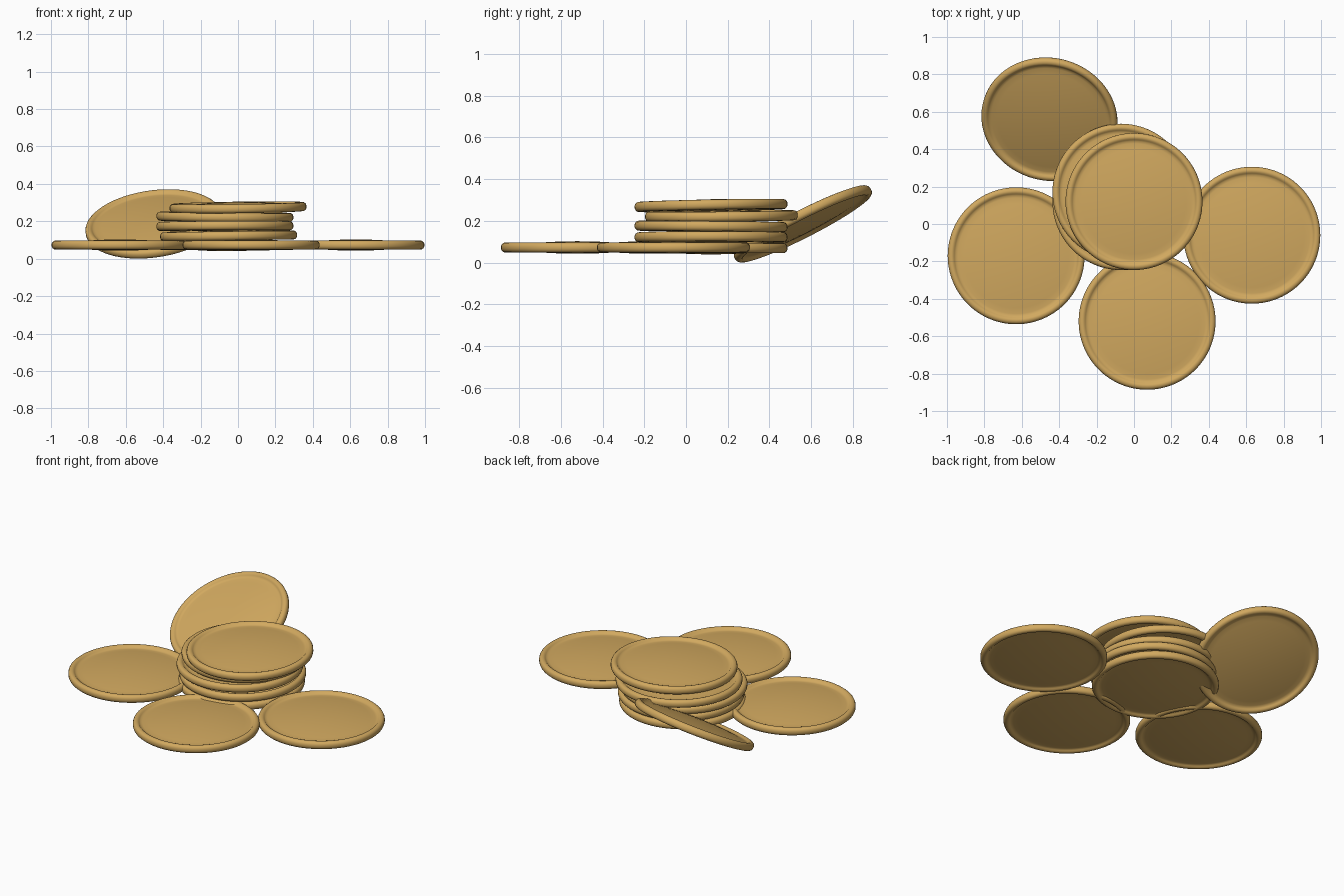
import bpy, bmesh
from math import tau
from mathutils import Vector

if "Cube" in bpy.data.objects:
    bpy.data.objects.remove(bpy.data.objects["Cube"])

# Single gold colour
gold = bpy.data.materials.new("warm gold")
gold.use_nodes = True
colour = (0.64, 0.395, 0.115, 1)
gold.diffuse_color = colour
gold.node_tree.nodes["Principled BSDF"].inputs["Base Color"].default_value = colour


def coin_mesh():
    """Spin a profile: domed face, shallow valley, raised rounded rim, both sides."""
    dome = [(r, 0.030 - 0.020 * (r / 0.31) ** 2) for r in (0, 0.06, 0.12, 0.18, 0.24, 0.28, 0.31)]
    rim = [(0.322, 0.011), (0.330, 0.016), (0.336, 0.022), (0.345, 0.024),
           (0.355, 0.022), (0.362, 0.016), (0.366, 0.007)]
    upper = dome + rim
    profile = upper + [(r, -z) for r, z in reversed(upper)]
    bm = bmesh.new()
    verts = [bm.verts.new((r, 0, z)) for r, z in profile]
    edges = [bm.edges.new(pair) for pair in zip(verts, verts[1:])]
    bmesh.ops.spin(bm, geom=verts + edges, cent=(0, 0, 0), axis=(0, 0, 1),
                   angle=tau, steps=96, use_duplicate=False)
    bmesh.ops.remove_doubles(bm, verts=bm.verts, dist=0.0001)
    bmesh.ops.recalc_face_normals(bm, faces=bm.faces)
    mesh = bpy.data.meshes.new("coin")
    bm.to_mesh(mesh)
    bm.free()
    mesh.materials.append(gold)
    return mesh


# Name, centre, and horizontal lean of the coin's axis
coins = [
    ("left_flat_coin", (0.63, -0.06, 0.073), (0, 0)),
    ("right_flat_coin", (-0.63, -0.17, 0.073), (0, 0)),
    ("front_flat_coin", (0.07, -0.52, 0.073), (0, 0)),
    ("leaning_coin", (-0.452, 0.56, 0.186), (-0.125, -0.45)),
    ("stack_coin_bottom", (-0.06, 0.12, 0.070), (0, 0)),
    ("stack_coin_second", (-0.05, 0.12, 0.122), (-0.014, 0)),
    ("stack_coin_third", (-0.07, 0.12, 0.174), (-0.005, 0.01)),
    ("stack_coin_fourth", (-0.07, 0.17, 0.224), (0.010, -0.01)),
    ("stack_coin_top", (0.0, 0.12, 0.274), (-0.014, -0.02)),
]

mesh = coin_mesh()
for name, centre, (lean_x, lean_y) in coins:
    coin = bpy.data.objects.new(name, mesh)
    axis = Vector((lean_x, lean_y, (1 - lean_x ** 2 - lean_y ** 2) ** 0.5))
    coin.rotation_mode = 'QUATERNION'
    coin.rotation_quaternion = Vector((0, 0, 1)).rotation_difference(axis)
    coin.location = centre
    bpy.context.collection.objects.link(coin)

# The mesh is shared, so smoothing one coin smooths them all
bpy.ops.object.select_all(action='DESELECT')
coin.select_set(True)
bpy.context.view_layer.objects.active = coin
bpy.ops.object.shade_smooth_by_angle(angle=tau / 8)
